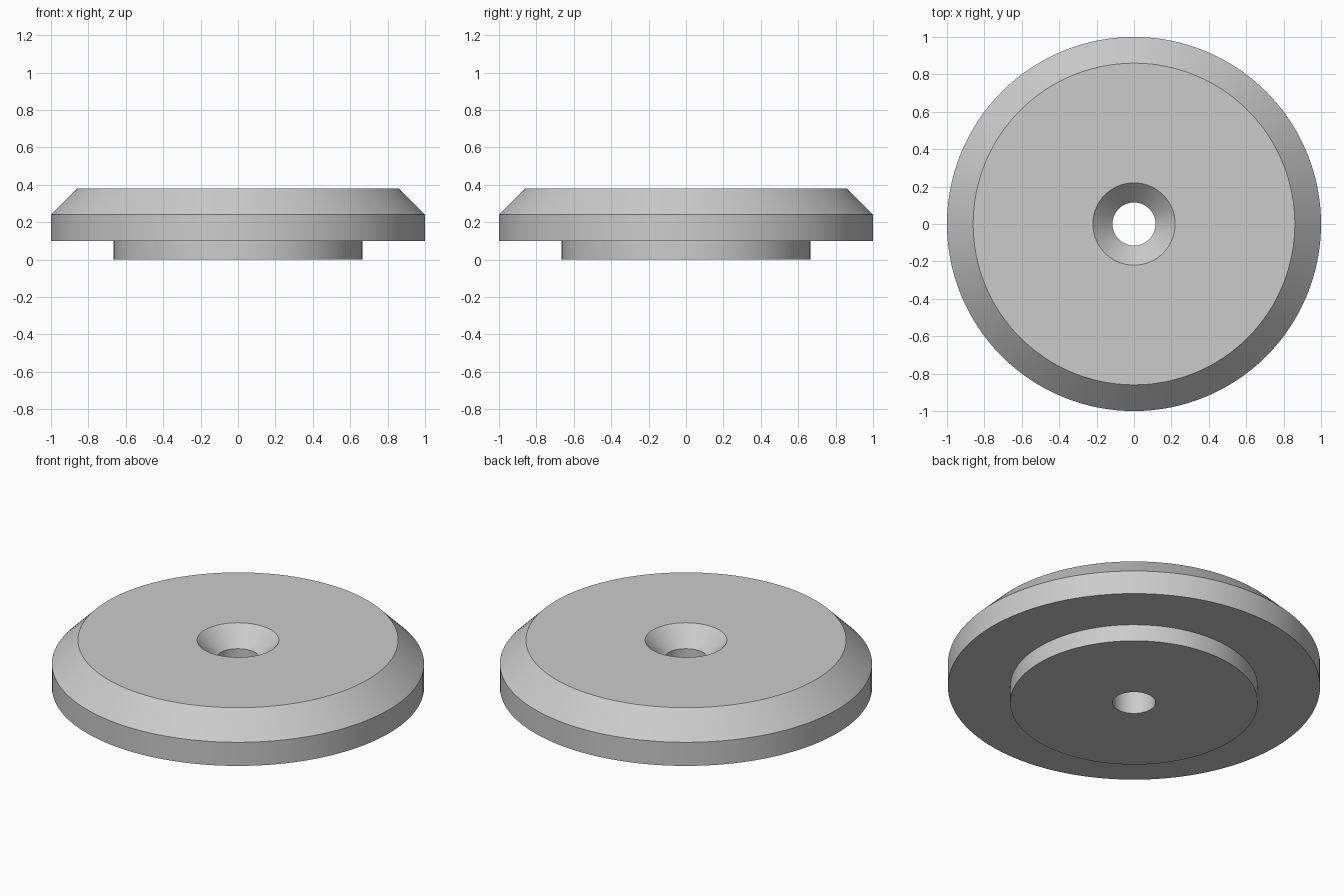
import bpy, bmesh, math

if "Cube" in bpy.data.objects:
    bpy.data.objects.remove(bpy.data.objects["Cube"])

SEGMENTS = 128

# Closed cross-section (radius, height), counter-clockwise from the bore's lower edge
PROFILE = [
    (0.115, 0.0),    # bore, bottom
    (0.665, 0.0),    # spigot
    (0.665, 0.10),
    (1.0, 0.10),     # flange rim
    (1.0, 0.24),
    (0.86, 0.38),    # outer chamfer
    (0.22, 0.38),    # countersink
    (0.115, 0.275),
]


def lathe(name, profile, material):
    """Revolve a closed cross-section around the z axis."""
    bm = bmesh.new()
    rings = []
    for i in range(SEGMENTS):
        a = 2 * math.pi * i / SEGMENTS
        rings.append([bm.verts.new((r * math.cos(a), r * math.sin(a), z)) for r, z in profile])
    n = len(profile)
    for i in range(SEGMENTS):
        r0, r1 = rings[i], rings[(i + 1) % SEGMENTS]
        for j in range(n):
            k = (j + 1) % n
            bm.faces.new((r0[j], r1[j], r1[k], r0[k]))
    bmesh.ops.recalc_face_normals(bm, faces=bm.faces)
    mesh = bpy.data.meshes.new(name)
    bm.to_mesh(mesh)
    bm.free()
    mesh.materials.append(material)
    obj = bpy.data.objects.new(name, mesh)
    bpy.context.collection.objects.link(obj)
    return obj


grey = bpy.data.materials.new("light grey")
grey.diffuse_color = (0.6, 0.6, 0.6, 1.0)
grey.use_nodes = True
grey.node_tree.nodes["Principled BSDF"].inputs["Base Color"].default_value = grey.diffuse_color

# Stepped, chamfered disc with a countersunk through-hole
disc = lathe("countersunk_disc", PROFILE, grey)
bpy.context.view_layer.objects.active = disc
disc.select_set(True)
bpy.ops.object.shade_smooth_by_angle(angle=math.radians(30))
